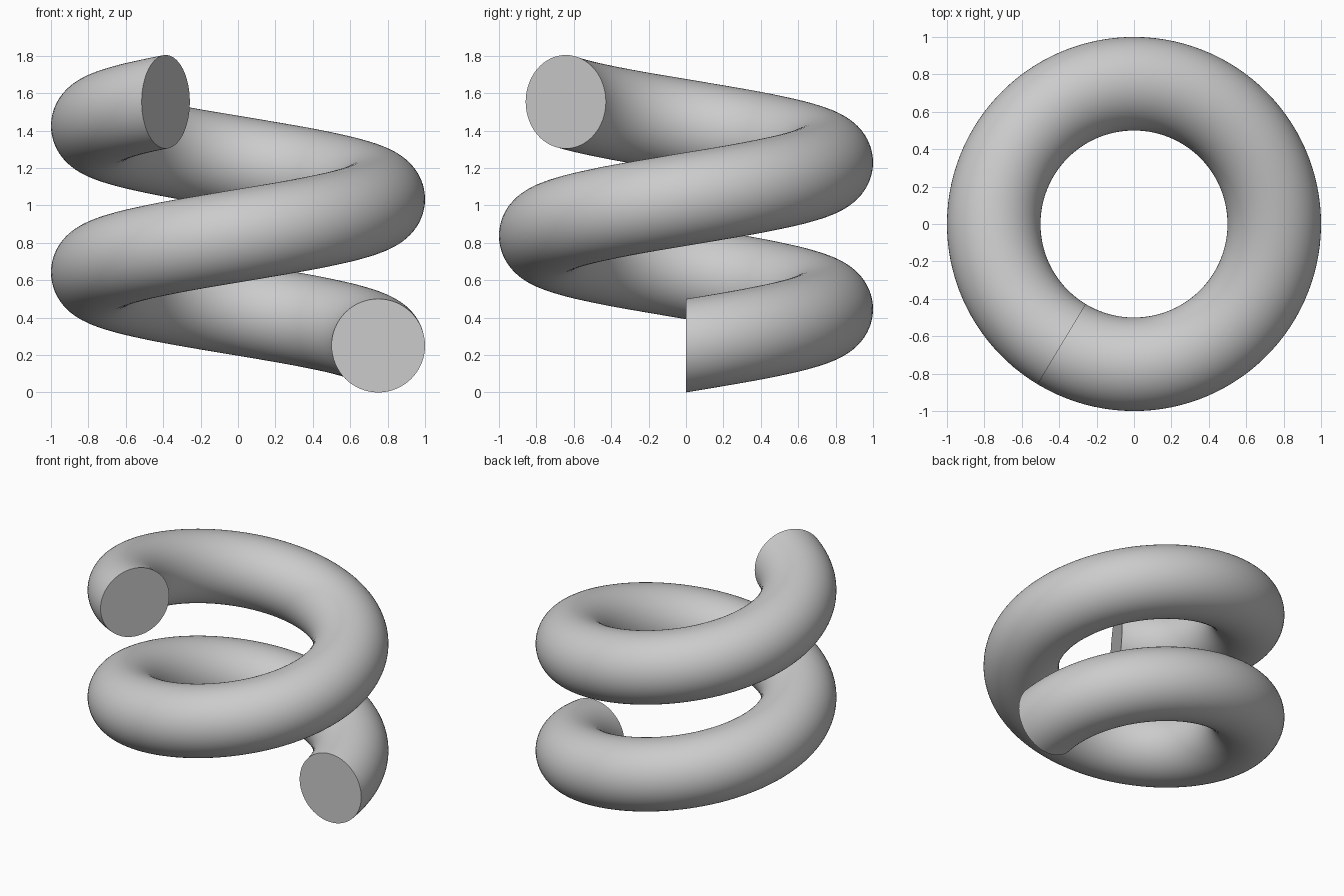
import bpy, bmesh, math

if "Cube" in bpy.data.objects:
    bpy.data.objects.remove(bpy.data.objects["Cube"])

RING = 0.75                    # radius of the coil path
TUBE = 0.25                    # radius of the round section
TURN = math.radians(599)       # total sweep
RISE = 1.304                   # height gained over the sweep
STEPS, SIDES = 200, 64

grey = bpy.data.materials.new("grey")
grey.diffuse_color = (0.6, 0.6, 0.6, 1)
grey.use_nodes = True
grey.node_tree.nodes["Principled BSDF"].inputs["Base Color"].default_value = grey.diffuse_color

# Coil: an upright circle swept around z while it climbs
bm = bmesh.new()
rings = []
for i in range(STEPS + 1):
    t = i / STEPS
    a = TURN * t
    ring = []
    for j in range(SIDES):
        b = 2 * math.pi * j / SIDES
        r = RING + TUBE * math.cos(b)
        z = TUBE + RISE * t + TUBE * math.sin(b)
        ring.append(bm.verts.new((r * math.cos(a), r * math.sin(a), z)))
    rings.append(ring)
for p, q in zip(rings, rings[1:]):
    for j in range(SIDES):
        k = (j + 1) % SIDES
        bm.faces.new((p[j], q[j], q[k], p[k]))

# Flat end caps
bm.faces.new(rings[0])
bm.faces.new(rings[-1][::-1])
bmesh.ops.recalc_face_normals(bm, faces=bm.faces)

mesh = bpy.data.meshes.new("coil")
bm.to_mesh(mesh)
bm.free()
mesh.materials.append(grey)
coil = bpy.data.objects.new("coil", mesh)
bpy.context.collection.objects.link(coil)

# Smooth tube, sharp rims at the caps
bpy.context.view_layer.objects.active = coil
coil.select_set(True)
bpy.ops.object.shade_smooth_by_angle(angle=math.radians(40))
